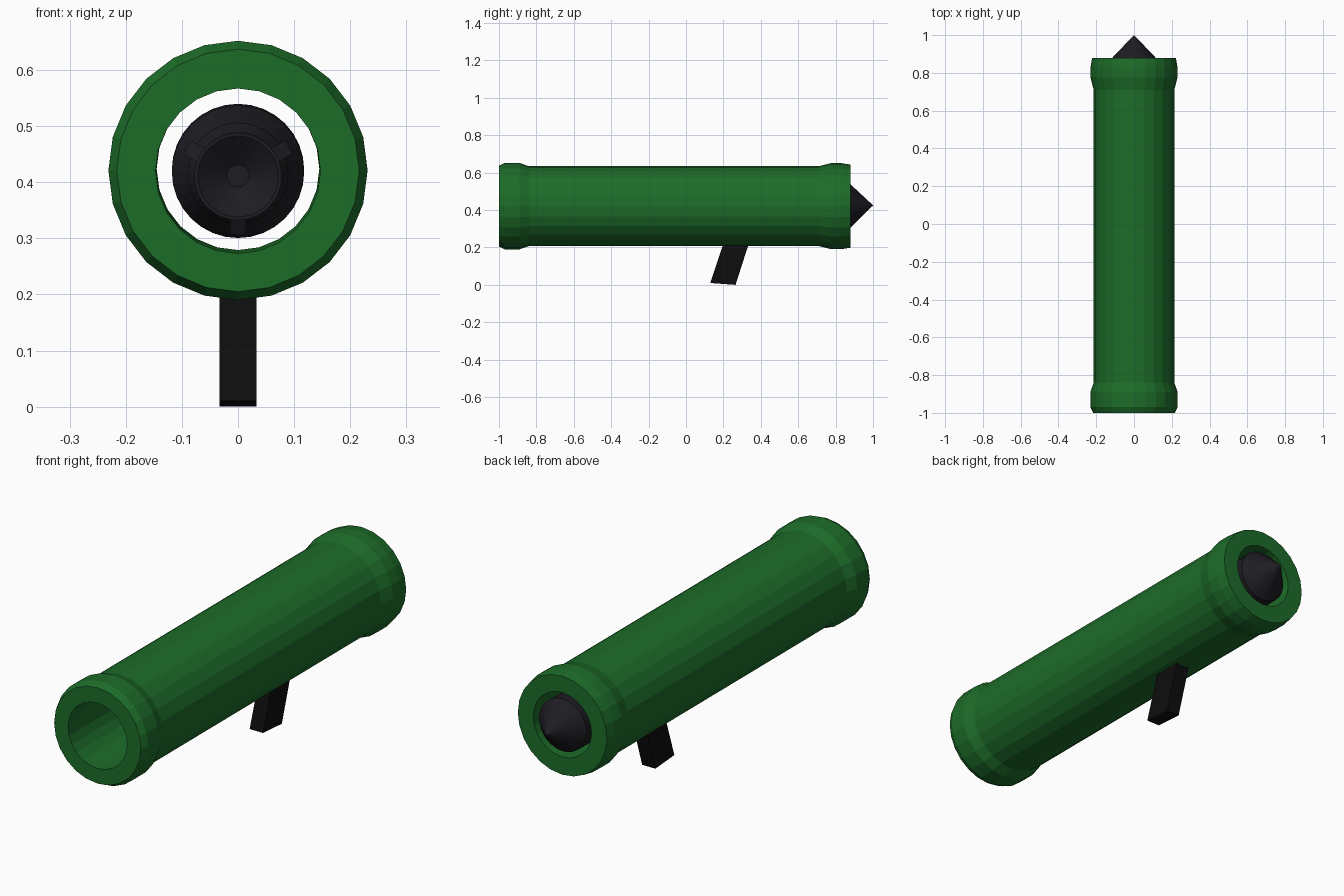
import bpy, bmesh, math
from mathutils import Vector

if "Cube" in bpy.data.objects:
    bpy.data.objects.remove(bpy.data.objects["Cube"])


def material(name, rgb):
    m = bpy.data.materials.new(name)
    m.diffuse_color = (*rgb, 1)
    m.use_nodes = True
    m.node_tree.nodes["Principled BSDF"].inputs["Base Color"].default_value = m.diffuse_color
    return m


GREEN = material("green", (0.012, 0.15, 0.022))
DARK = material("dark metal", (0.012, 0.012, 0.016))
BLACK = material("black", (0.004, 0.004, 0.004))


def finish(bm, name, mat):
    bmesh.ops.recalc_face_normals(bm, faces=bm.faces)
    me = bpy.data.meshes.new(name)
    bm.to_mesh(me)
    bm.free()
    me.materials.append(mat)
    ob = bpy.data.objects.new(name, me)
    bpy.context.collection.objects.link(ob)
    return ob


def lathe(name, profile, sides, mat, closed=False):
    """Rings of (y, radius, centre z) joined along the y axis."""
    bm = bmesh.new()
    rings = []
    for y, r, z in profile:
        rings.append([bm.verts.new((r * math.sin(math.tau * i / sides), y,
                                    z + r * math.cos(math.tau * i / sides)))
                      for i in range(sides)])
    pairs = list(zip(rings, rings[1:]))
    if closed:
        pairs.append((rings[-1], rings[0]))
    for a, b in pairs:
        for i in range(sides):
            j = (i + 1) % sides
            bm.faces.new((a[i], a[j], b[j], b[i]))
    if not closed:
        bm.faces.new(rings[0])
        bm.faces.new(rings[-1])
    return finish(bm, name, mat)


def prism(name, outline, half_width, mat):
    """Extrude a (y, z) outline across x."""
    bm = bmesh.new()
    f = bm.faces.new([bm.verts.new((-half_width, y, z)) for y, z in outline])
    ext = bmesh.ops.extrude_face_region(bm, geom=[f])["geom"]
    bmesh.ops.translate(bm, vec=(2 * half_width, 0, 0),
                        verts=[v for v in ext if isinstance(v, bmesh.types.BMVert)])
    return finish(bm, name, mat)


# launch tube with flared ends and an open bore
CZ = 0.421
outer = [(-1.0, 0.216), (-0.97, 0.231), (-0.89, 0.231), (-0.84, 0.2135),
         (0.71, 0.2135), (0.775, 0.230), (0.83, 0.230), (0.88, 0.222)]
lathe("launch_tube", [(y, r, CZ) for y, r in outer]
      + [(0.88, 0.145, 0.424), (-1.0, 0.147, 0.42)], 24, GREEN, closed=True)

# slanted grip under the tube
prism("grip", [(0.13, 0.01), (0.265, 0.0), (0.345, 0.25), (0.21, 0.25)], 0.033, BLACK)

# rocket, lying slightly nose-up in the bore
TILT = 0.027
TAIL = 0.45


def axis_z(y):
    return 0.425 - (1.0 - y) * TILT


rocket = [(TAIL + 0.04, 0.02), (TAIL, 0.072), (TAIL, 0.078), (TAIL + 0.05, 0.075),
          (0.64, 0.075), (0.67, 0.09), (0.70, 0.09), (0.76, 0.118),
          (0.877, 0.118), (1.0, 0.0005)]
lathe("rocket", [(y, r, axis_z(y)) for y, r in rocket], 32, DARK)

# three tail fins around the rocket
for k in range(3):
    fin = prism("tail_fin_%d" % (k + 1),
                [(0.0, -0.07), (0.02, -0.105), (0.13, -0.105), (0.18, -0.07)],
                0.014, DARK)
    fin.location = Vector((0, TAIL + 0.01, axis_z(TAIL + 0.01)))
    fin.rotation_euler = (TILT, k * math.tau / 3, 0)
